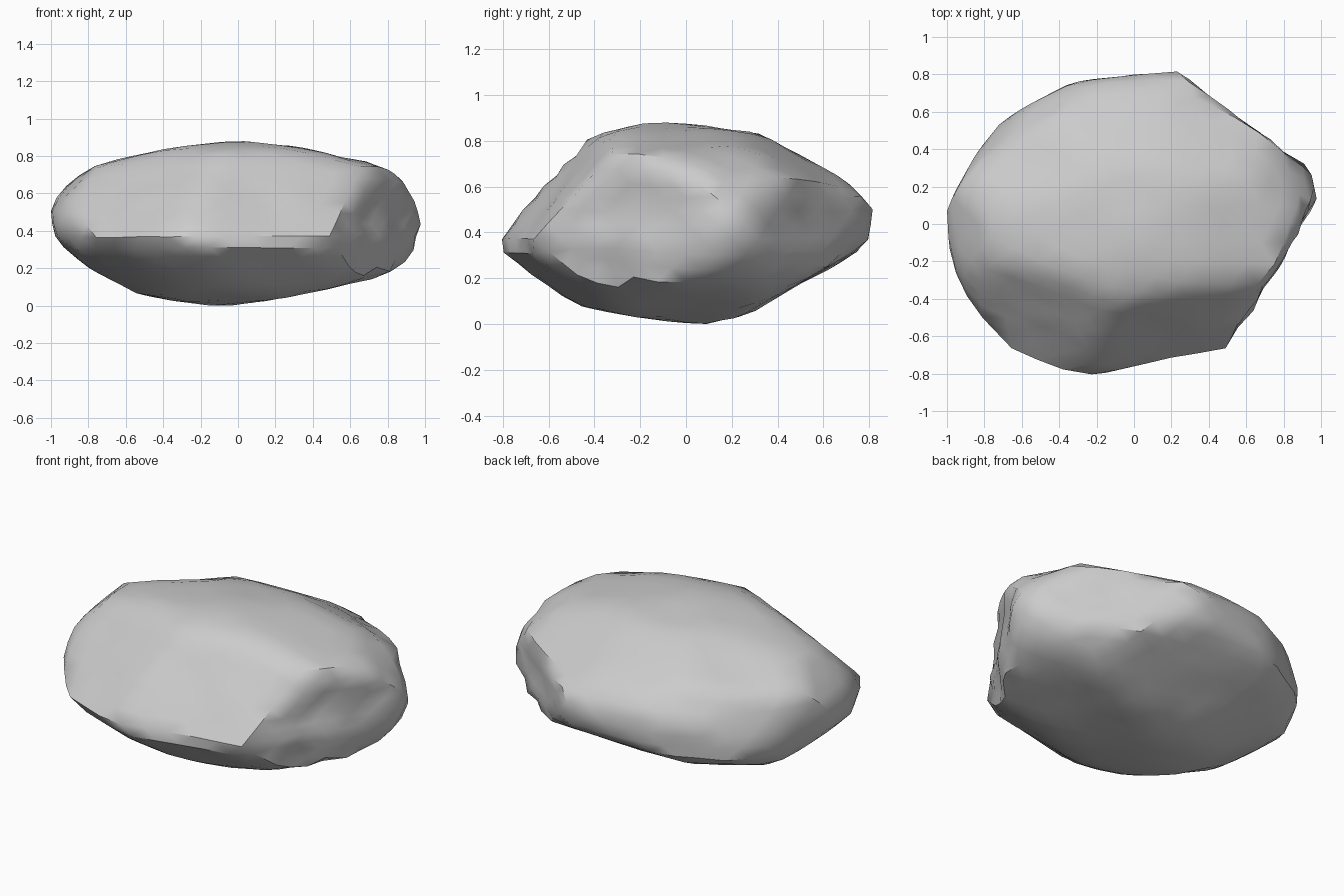
import bpy
import bmesh
from math import cos, sin, radians
from mathutils import Vector, noise

default = bpy.data.objects.get("Cube")
if default:
    bpy.data.objects.remove(default)

CENTRE = Vector((0, 0, 0.435))
SHARPNESS = 160
planes = []  # each is an outward normal divided by its distance from the centre


def break_face(normal, point):
    """Trim the stone with one flat break through a point."""
    n = Vector(normal)
    planes.append(n / n.dot(Vector(point) - CENTRE))


def outline(right, up, points, slack=0.01):
    """Trim the stone with a convex profile, anticlockwise about the centre."""
    for (ax, ay), (bx, by) in zip(points, points[1:] + points[:1]):
        side = Vector((by - ay, ax - bx)).normalized()
        normal = right * side.x + up * side.y
        planes.append(normal / (side.dot(Vector((ax, ay))) + slack))


def tilted_axes(right_x, right_y, lean):
    """Profile axes turned about z, then leaned over."""
    right = Vector((right_x, right_y, 0))
    back = Vector((-right_y, right_x, 0))
    tilt = radians(lean)
    return right, back * sin(tilt) + Vector((0, 0, cos(tilt)))


X, Y, Z = Vector((1, 0, 0)), Vector((0, 1, 0)), Vector((0, 0, 1))
C, S = cos(radians(35)), sin(radians(35))

# Long profile
outline(X, Z, [(-1, .06), (-.96, -.09), (-.75, -.25), (-.53, -.36), (-.27, -.41),
               (-.05, -.43), (.53, -.33), (.95, -.2), (1, -.09), (1, .12),
               (.93, .22), (.68, .32), (.39, .39), (.01, .44), (-.35, .4),
               (-.8, .3), (-.94, .2)])
# Cross profile
outline(Y, Z, [(-.82, -.1), (-.56, -.31), (-.41, -.36), (.08, -.43), (.39, -.34),
               (.77, -.11), (.81, .06), (.67, .21), (.36, .39), (-.1, .44),
               (-.41, .42), (-.57, .27)])
# Plan profile
outline(X, Y, [(-1, .01), (-.96, -.26), (-.86, -.48), (-.58, -.73), (-.18, -.81),
               (.28, -.74), (.52, -.66), (1, .12), (.99, .25), (.53, .64),
               (.23, .81), (-.33, .75), (-.77, .5), (-.98, .11)])
# Slanting profiles
outline(*tilted_axes(C, S, 25),
        [(-.97, .05), (-.91, -.16), (-.61, -.34), (-.26, -.49), (.17, -.53),
         (.52, -.47), (.79, -.36), (.93, -.15), (.88, .1), (.71, .32),
         (.01, .51), (-.61, .48), (-.88, .27)])
outline(*tilted_axes(-C, -S, 25),
        [(-.93, -.08), (-.79, -.24), (.02, -.49), (.53, -.49), (.88, -.25),
         (.96, -.04), (.91, .1), (.61, .32), (.22, .51), (-.38, .55),
         (-.7, .45), (-.94, .17)])
outline(*tilted_axes(-C, S, -30),
        [(-.82, -.23), (-.4, -.49), (.03, -.56), (.49, -.5), (.83, -.34),
         (.9, -.09), (.8, .17), (.62, .35), (.32, .48), (-.39, .57),
         (-.71, .47), (-.78, .42)])

# Broken faces
break_face((.16, -.78, .62), (-.15, -.82, .34))     # front slope
break_face((-.3, -.63, .71), (-.55, -.34, .7))      # front corner slope
break_face((.14, -.63, -.77), (-.15, -.82, .33))    # front undercut
break_face((.86, -.51, -.05), (.7, -.33, .5))       # side break, front
break_face((.6, .79, 0), (.7, .46, .45))            # side break, back
break_face((.35, .38, -.86), (.7, .46, .24))        # underside below the break


def stone_radius(d):
    """Distance to the surface along d: a full ellipsoid trimmed by the planes."""
    e = 2.3
    parts = (d.x / 1.05, d.y / 0.88, (d.z - 0.1 * d.y) / 0.46)
    body = sum(abs(c) ** e for c in parts) ** (1 / e)
    total = body ** SHARPNESS
    total += sum(max(q.dot(d), 0) ** SHARPNESS for q in planes)
    return total ** (-1 / SHARPNESS)


# Stone body, rougher along the broken side
bm = bmesh.new()
bmesh.ops.create_icosphere(bm, subdivisions=4, radius=1)
for v in bm.verts:
    d = Vector((v.co.x, v.co.y * 0.85, v.co.z * 0.5)).normalized()
    pos = d * stone_radius(d)
    rough = 0.035 if pos.x > 0.6 else 0.008
    bumps = 0.012 * noise.noise(pos * 3) + rough * noise.noise(pos * 7)
    v.co = pos + d * bumps

# Rest the stone on the ground
ground = min(v.co.z for v in bm.verts)
bmesh.ops.translate(bm, verts=bm.verts, vec=(0, 0, -ground))

mesh = bpy.data.meshes.new("rock")
bm.to_mesh(mesh)
bm.free()
rock = bpy.data.objects.new("rock", mesh)
bpy.context.collection.objects.link(rock)

# Stone colour
COLOUR = (0.6, 0.6, 0.6, 1)
stone = bpy.data.materials.new("pale grey stone")
stone.use_nodes = True
stone.diffuse_color = COLOUR
stone.node_tree.nodes["Principled BSDF"].inputs["Base Color"].default_value = COLOUR
mesh.materials.append(stone)

# Smooth faces with crisp breaks
bpy.ops.object.select_all(action='DESELECT')
rock.select_set(True)
bpy.context.view_layer.objects.active = rock
bpy.ops.object.shade_smooth_by_angle(angle=0.65)
